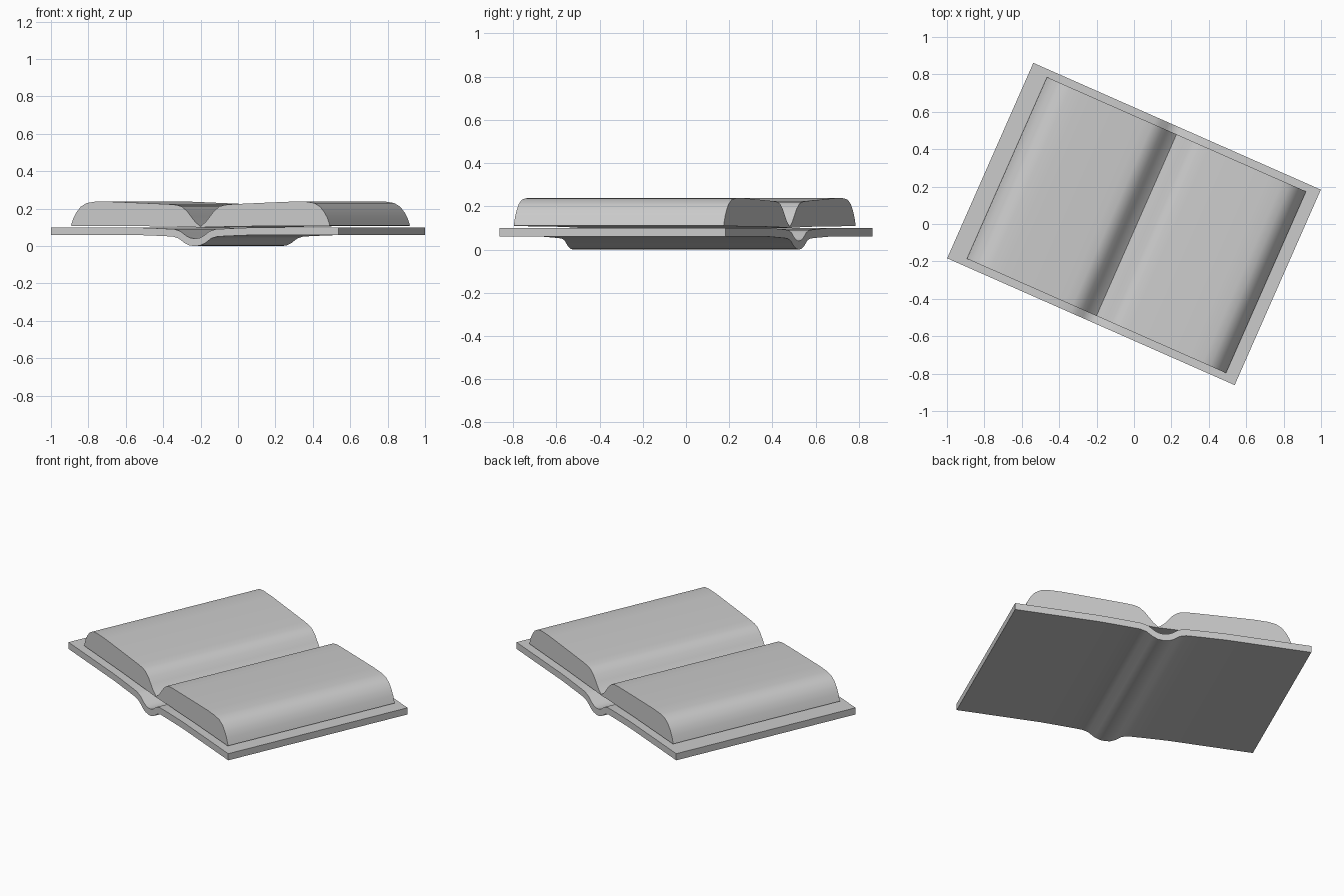
import bpy, bmesh, math

if "Cube" in bpy.data.objects:
    bpy.data.objects.remove(bpy.data.objects["Cube"])

TURN = -math.radians(23.8)


def extrude_profile(name, upper, lower, length, centre_u):
    """Mirror a half cross-section about the spine and extrude it along the book's height."""
    top = [(-u, z) for u, z in reversed(upper) if u > 0] + upper
    bottom = [(-u, z) for u, z in reversed(lower) if u > 0] + lower
    loop = top + bottom[::-1]
    bm = bmesh.new()
    verts = [bm.verts.new((u, -length / 2, z)) for u, z in loop]
    face = bm.faces.new(verts)
    ext = bmesh.ops.extrude_face_region(bm, geom=[face])
    moved = [g for g in ext["geom"] if isinstance(g, bmesh.types.BMVert)]
    bmesh.ops.translate(bm, verts=moved, vec=(0, length, 0))
    bmesh.ops.recalc_face_normals(bm, faces=bm.faces)
    mesh = bpy.data.meshes.new(name)
    bm.to_mesh(mesh)
    bm.free()
    obj = bpy.data.objects.new(name, mesh)
    bpy.context.collection.objects.link(obj)
    obj.rotation_euler.z = TURN
    obj.location = (centre_u * math.cos(TURN), centre_u * math.sin(TURN), 0)
    bpy.ops.object.select_all(action='DESELECT')
    obj.select_set(True)
    bpy.context.view_layer.objects.active = obj
    bpy.ops.object.shade_smooth_by_angle(angle=math.radians(40))
    return obj


# Cover: flat boards with a rounded spine dipping to the ground
cover_low = [(0, 0.0), (0.03, 0.003), (0.06, 0.016), (0.095, 0.041),
             (0.13, 0.051), (0.22, 0.055), (0.36, 0.06), (0.84, 0.06)]
cover_top = [(0, 0.04), (0.025, 0.043), (0.05, 0.054), (0.085, 0.079),
             (0.12, 0.09), (0.22, 0.095), (0.36, 0.1), (0.84, 0.1)]
extrude_profile("cover", cover_top, cover_low, 1.142, 0.0)

# Pages: two rounded stacks meeting in a narrow valley
pages_top = [(0, 0.105), (0.03, 0.128), (0.055, 0.158), (0.08, 0.188),
             (0.11, 0.211), (0.14, 0.22), (0.19, 0.224), (0.36, 0.231),
             (0.54, 0.238), (0.62, 0.237), (0.665, 0.23), (0.7, 0.21),
             (0.725, 0.18), (0.742, 0.15), (0.757, 0.11)]
pages_low = [(0, 0.1), (0.12, 0.103), (0.36, 0.107), (0.75, 0.108)]
extrude_profile("pages", pages_top, pages_low, 1.061, 0.0145)
